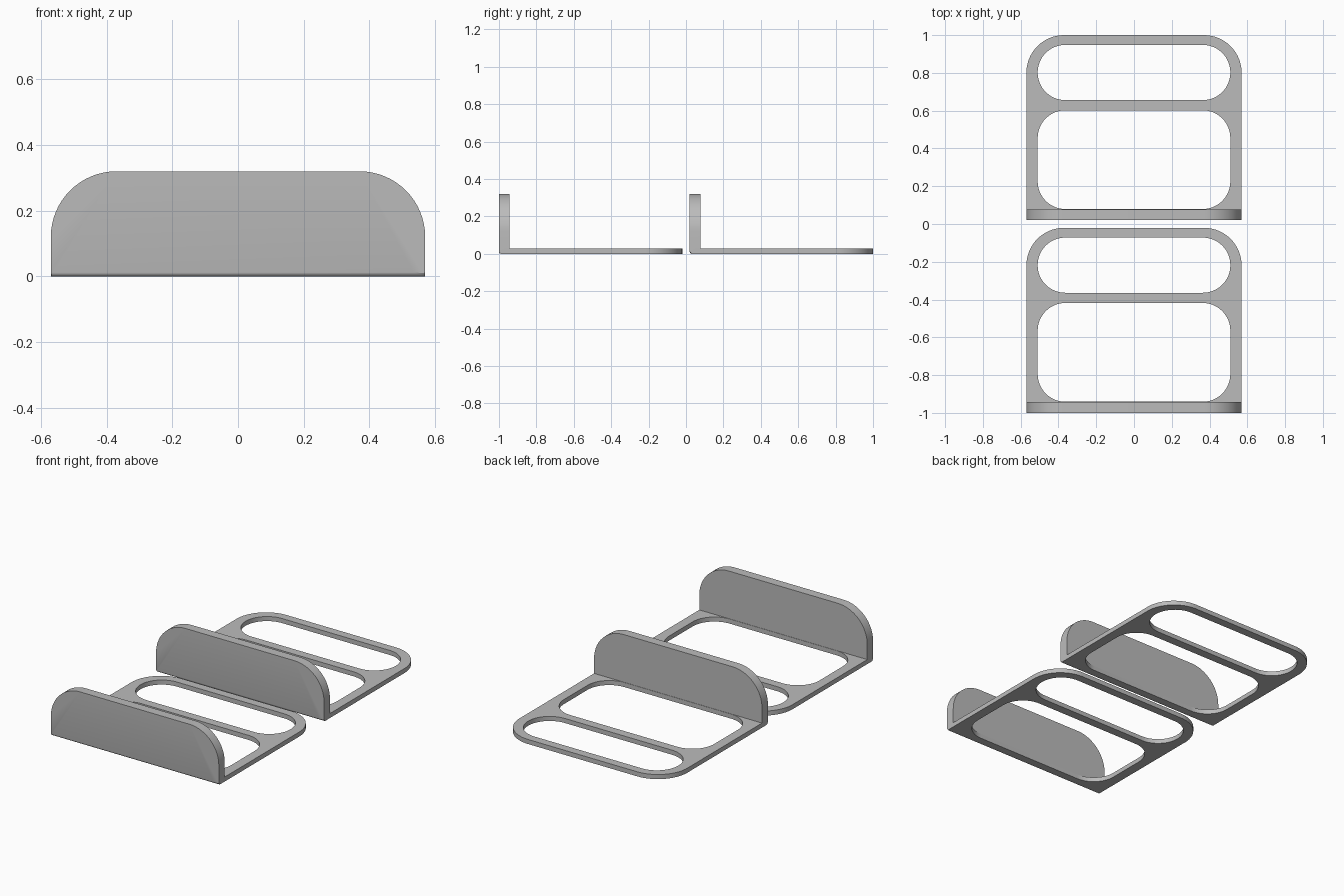
import bpy, bmesh, math
from mathutils import Matrix

if "Cube" in bpy.data.objects:
    bpy.data.objects.remove(bpy.data.objects["Cube"])

HALF_W, LENGTH, HEIGHT = 0.57, 0.98, 0.32
WALL_T, PLATE_T = 0.057, 0.028
STEP = 1.02            # distance between the two brackets

grey = bpy.data.materials.new("plain grey")
grey.diffuse_color = (0.5, 0.5, 0.5, 1)
grey.use_nodes = True
grey.node_tree.nodes["Principled BSDF"].inputs["Base Color"].default_value = grey.diffuse_color


def rounded(x, v0, v1, r_low, r_high, n=16):
    """Outline of a rectangle with separate lower and upper corner radii."""
    pts = []
    corners = [(x, v0, r_low, -90), (x, v1, r_high, 0),
               (-x, v1, r_high, 90), (-x, v0, r_low, 180)]
    for cx, cv, r, start in corners:
        if r == 0:
            pts.append((cx, cv))
            continue
        ox = cx - math.copysign(r, cx)
        ov = cv + r if cv == v0 else cv - r
        for i in range(n + 1):
            a = math.radians(start + 90 * i / n)
            pts.append((ox + r * math.cos(a), ov + r * math.sin(a)))
    return pts


def slab(loops, thickness):
    """Extrude an outline with holes upward from z = 0."""
    bm = bmesh.new()
    edges = []
    for pts in loops:
        vs = [bm.verts.new((p[0], p[1], 0)) for p in pts]
        edges += [bm.edges.new((a, b)) for a, b in zip(vs, vs[1:] + vs[:1])]
    bmesh.ops.triangle_fill(bm, edges=edges, use_beauty=True)
    out = bmesh.ops.extrude_face_region(bm, geom=bm.faces[:], use_keep_orig=True)
    top = [g for g in out["geom"] if isinstance(g, bmesh.types.BMVert)]
    bmesh.ops.translate(bm, verts=top, vec=(0, 0, thickness))
    bmesh.ops.recalc_face_normals(bm, faces=bm.faces[:])
    return bm


def make_object(name, bm):
    me = bpy.data.meshes.new(name)
    bm.to_mesh(me)
    bm.free()
    me.materials.append(grey)
    ob = bpy.data.objects.new(name, me)
    bpy.context.collection.objects.link(ob)
    return ob


# Base plate with a wide opening and a slot; its front edge lies inside the wall
plate = slab([rounded(HALF_W, -0.97, -1 + LENGTH, 0, 0.2),
              rounded(0.51, -0.941, -0.418, 0.147, 0.147),
              rounded(0.51, -0.364, -0.072, 0.1455, 0.1455)], PLATE_T)
bracket = make_object("bracket_front", plate)

# Upright wall with rounded top corners and a softened lower front edge
wall = slab([rounded(HALF_W, 0, HEIGHT, 0, 0.2)], WALL_T)
wall.transform(Matrix.Translation((0, -1 + WALL_T, 0)) @ Matrix.Rotation(math.pi / 2, 4, 'X'))
low_front = [e for e in wall.edges
             if all(v.co.z < 1e-4 and v.co.y < -0.999 for v in e.verts)]
bmesh.ops.bevel(wall, geom=low_front, offset=0.012, segments=4, profile=0.5,
                affect='EDGES')
wall_ob = make_object("wall_helper", wall)

# Join wall and plate into one solid
mod = bracket.modifiers.new("join", 'BOOLEAN')
mod.operation, mod.solver, mod.object = 'UNION', 'EXACT', wall_ob
bpy.context.view_layer.objects.active = bracket
bracket.select_set(True)
bpy.ops.object.modifier_apply(modifier=mod.name)
bpy.data.objects.remove(wall_ob)
bpy.ops.object.shade_smooth_by_angle(angle=math.radians(30))

# Second, identical bracket behind the first
second = bracket.copy()
second.data = bracket.data.copy()
second.name = "bracket_back"
second.location.y = STEP
bpy.context.collection.objects.link(second)
